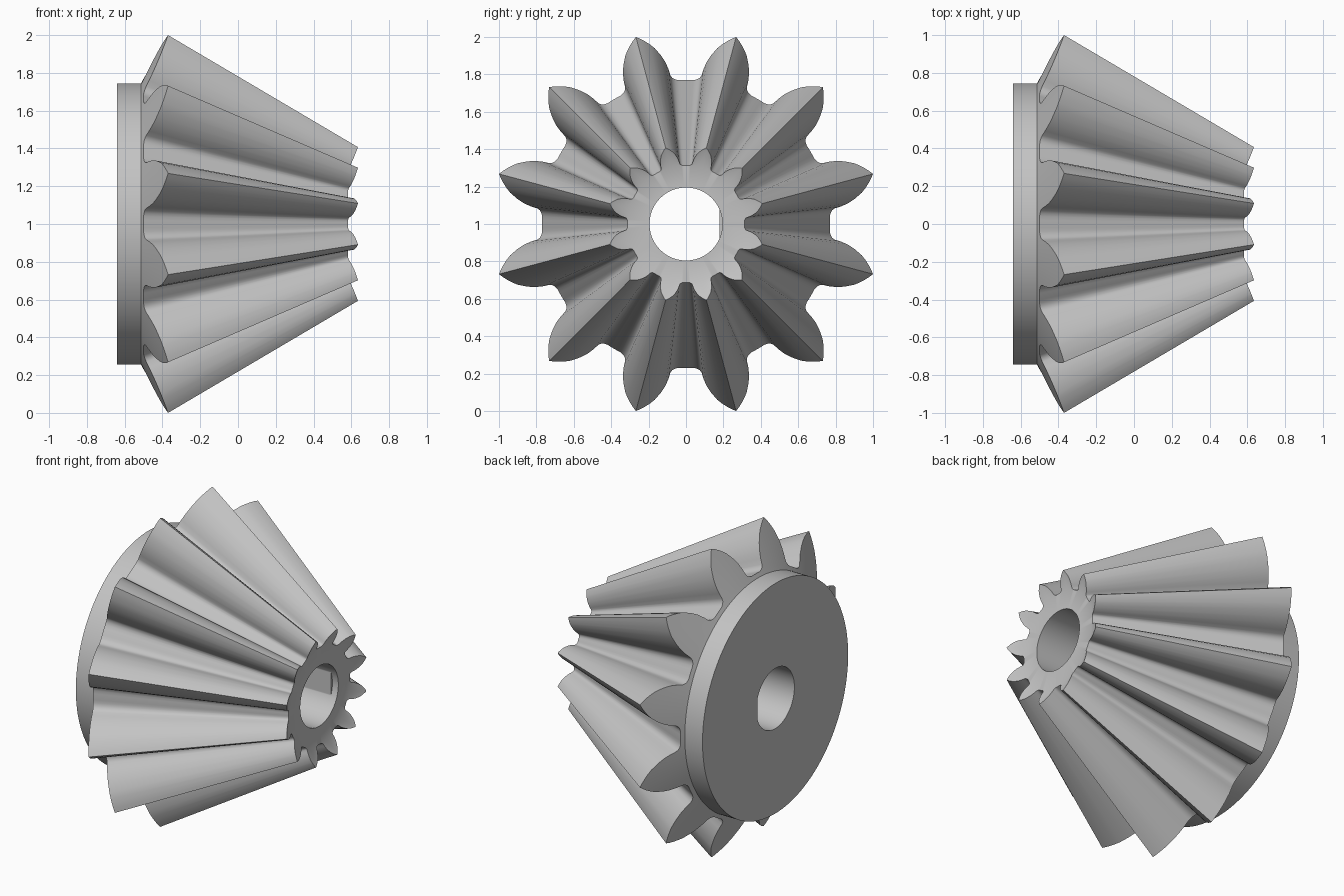
import bpy, bmesh, math

if "Cube" in bpy.data.objects:
    bpy.data.objects.remove(bpy.data.objects["Cube"])

TEETH = 12
APEX = 1.325          # x where all tooth lines meet
SMALL = 0.407         # scale of the small end towards the apex
ROOT, ROOT_X = 0.77, -0.5
BACK, RIM_R, RIM_X = -0.64, 0.745, -0.513
BORE, FLAT, FLAT_X = 0.195, 0.18, 0.54

# Half tooth: radius and angle in degrees away from the tooth centre
half = [(1.035, 0), (1.018, 1.25), (1.0, 2.4), (0.978, 3.7), (0.955, 4.9),
        (0.91, 6.6), (0.87, 7.8), (0.83, 8.6), (0.80, 9.0), (0.785, 9.6),
        (0.775, 10.7), (ROOT, 12), (ROOT, 13.5)]
tooth = [(r, -a) for r, a in reversed(half[1:])] + half + [(ROOT, 15)]
outline = [(r, math.radians(a + 15 + k * 360 / TEETH))
           for k in range(TEETH) for r, a in tooth]


def cone_point(r, s=1.0):
    """Radius and x on the back cone, scaled towards the apex."""
    x = ROOT_X + (r - ROOT) * 0.49
    return r * s, APEX + (x - APEX) * s


def d_radius(t):
    """Bore with one flat on the +y side."""
    c = math.sin(t)
    return min(BORE, FLAT / c) if c > 0.5 else BORE


# Closed section swept round the axis: each entry gives radius and x
section = [
    lambda r, t: (d_radius(t), BACK),           # back face
    lambda r, t: (RIM_R, BACK),
    lambda r, t: (RIM_R, RIM_X),                # back disc rim
    lambda r, t: cone_point(ROOT),
    lambda r, t: cone_point(r),                 # large tooth ends
    lambda r, t: cone_point(r, SMALL),          # small tooth ends
    lambda r, t: cone_point(ROOT, SMALL),
    lambda r, t: (BORE, cone_point(ROOT, SMALL)[1]),  # front ring
    lambda r, t: (BORE, FLAT_X),                # round bore mouth
    lambda r, t: (d_radius(t), FLAT_X),         # start of the flat
]

bm = bmesh.new()
loops = []
for f in section:
    loop = []
    for r, t in outline:
        rad, x = f(r, t)
        loop.append(bm.verts.new((x, rad * math.sin(t), 1 + rad * math.cos(t))))
    loops.append(loop)
n = len(outline)
for i, a in enumerate(loops):
    b = loops[(i + 1) % len(loops)]
    for j in range(n):
        k = (j + 1) % n
        bm.faces.new((a[j], a[k], b[k], b[j]))
bmesh.ops.remove_doubles(bm, verts=bm.verts, dist=1e-5)
bmesh.ops.recalc_face_normals(bm, faces=bm.faces)

mesh = bpy.data.meshes.new("bevel_gear")
bm.to_mesh(mesh)
bm.free()
gear = bpy.data.objects.new("bevel_gear", mesh)
bpy.context.collection.objects.link(gear)

# Plain grey metal
grey = bpy.data.materials.new("grey_metal")
grey.diffuse_color = (0.55, 0.55, 0.55, 1)
grey.use_nodes = True
grey.node_tree.nodes["Principled BSDF"].inputs["Base Color"].default_value = grey.diffuse_color
mesh.materials.append(grey)

bpy.context.view_layer.objects.active = gear
gear.select_set(True)
bpy.ops.object.shade_smooth_by_angle(angle=math.radians(35))
